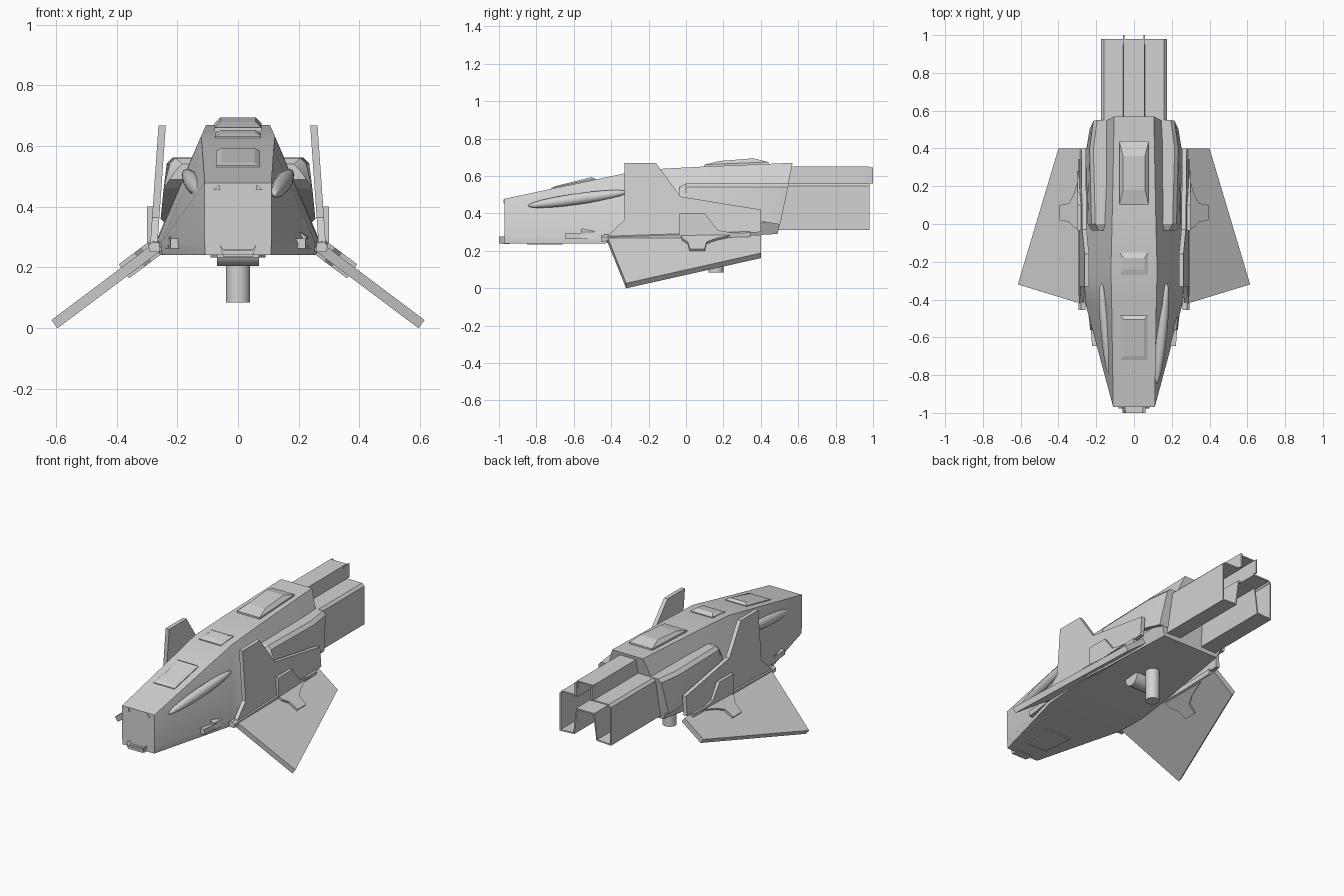
import bpy, bmesh, math
from mathutils import Vector, Matrix

if "Cube" in bpy.data.objects:
    bpy.data.objects.remove(bpy.data.objects["Cube"])

hull_grey = bpy.data.materials.new("hull grey")
hull_grey.diffuse_color = (0.65, 0.65, 0.65, 1)
hull_grey.use_nodes = True
hull_grey.node_tree.nodes["Principled BSDF"].inputs["Base Color"].default_value = hull_grey.diffuse_color


def finish(name, bm, mirror=False, smooth=None):
    bmesh.ops.recalc_face_normals(bm, faces=bm.faces)
    me = bpy.data.meshes.new(name)
    bm.to_mesh(me)
    bm.free()
    me.materials.append(hull_grey)
    ob = bpy.data.objects.new(name, me)
    bpy.context.collection.objects.link(ob)
    if mirror:
        ob.modifiers.new("mirror", 'MIRROR').use_mirror_merge = False
    if smooth:
        bpy.ops.object.select_all(action='DESELECT')
        ob.select_set(True)
        bpy.context.view_layer.objects.active = ob
        bpy.ops.object.shade_smooth_by_angle(angle=math.radians(smooth))
    return ob


def loft(name, rings, **kw):
    """Skin a list of equal-length point rings and cap both ends."""
    bm = bmesh.new()
    vs = [[bm.verts.new(p) for p in r] for r in rings]
    n = len(rings[0])
    for a, b in zip(vs, vs[1:]):
        for i in range(n):
            bm.faces.new((a[i], a[(i + 1) % n], b[(i + 1) % n], b[i]))
    bm.faces.new(vs[0])
    bm.faces.new(vs[-1][::-1])
    return finish(name, bm, **kw)


def slab(name, pts, offset, **kw):
    """Planar outline thickened along an offset vector."""
    off = Vector(offset)
    return loft(name, [pts, [Vector(p) + off for p in pts]], **kw)


def raised_panel(name, y0, y1, hw, z0, z1, h, taper, **kw):
    """Chamfered plate on a sloping surface from (y0, z0) to (y1, z1)."""
    def ring(w, inset, dz):
        return [(s * w, y, z + dz) for s, y, z in
                ((-1, y0 + inset, z0), (1, y0 + inset, z0), (1, y1 - inset, z1), (-1, y1 - inset, z1))]
    return loft(name, [ring(hw, 0, -0.04), ring(hw, 0, h * 0.35), ring(hw * 0.75, taper, h)], **kw)


def cylinder(name, r, loc, depth, rot=None, sides=20, r2=None, **kw):
    bm = bmesh.new()
    m = Matrix.Translation(loc) @ (rot or Matrix())
    bmesh.ops.create_cone(bm, cap_ends=True, segments=sides, radius1=r,
                          radius2=r if r2 is None else r2, depth=depth, matrix=m)
    return finish(name, bm, smooth=40, **kw)


# Hull: tapered trapezoid sections; columns are y, bottom hw, bottom z, side hw, side z, top hw, top z
def hull_ring(y, wb, zb, ws, zs, wt, zt, lean=0.0):
    half = [(wb, zb), (ws, zs), (wt, zt)]
    pts = half + [(-x, z) for x, z in half[::-1]]
    return [(x, y + lean * (z - zt), z) for x, z in pts]


loft("hull", [
    hull_ring(-0.97, 0.108, 0.24, 0.11, 0.28, 0.11, 0.478),
    hull_ring(-0.43, 0.25, 0.24, 0.255, 0.28, 0.118, 0.592),
    hull_ring(-0.24, 0.26, 0.245, 0.265, 0.29, 0.122, 0.632),
    hull_ring(0.05, 0.24, 0.265, 0.26, 0.31, 0.115, 0.648),
    hull_ring(0.57, 0.19, 0.29, 0.22, 0.36, 0.105, 0.67, 0.21)], smooth=25)

# Shoulder pods along the rear flanks
def pod_ring(y, xo, zt, zb, lean=0.0):
    pts = [(0.13, zb), (xo + 0.02, zb), (xo, zt - 0.02), (xo - 0.02, zt), (0.13, zt)]
    return [(x, y + lean * (z - zt), z) for x, z in pts]


loft("shoulder_pod", [
    pod_ring(-0.035, 0.205, 0.54, 0.49), pod_ring(0.0, 0.225, 0.56, 0.46),
    pod_ring(0.40, 0.235, 0.562, 0.36, 0.1), pod_ring(0.55, 0.215, 0.562, 0.34, 0.21)],
    mirror=True, smooth=25)

# Rear exhaust housing: low sides, raised centre, channel underneath
half = [(0.055, 0.47), (0.075, 0.315), (0.175, 0.31), (0.175, 0.545),
        (0.16, 0.56), (0.057, 0.56), (0.055, 0.65)]
outline = half + [(-x, z) for x, z in half[::-1]]
bm = bmesh.new()
a = [bm.verts.new((x, 0.35, z)) for x, z in outline]
b = [bm.verts.new((x, 0.98, z)) for x, z in outline]
for i in range(len(a)):
    j = (i + 1) % len(a)
    bm.faces.new((a[i], a[j], b[j], b[i]))
bm.faces.new(a)
end = bm.faces.new(b[::-1])
bmesh.ops.recalc_face_normals(bm, faces=bm.faces)
bmesh.ops.inset_region(bm, faces=[end], thickness=0.008, use_even_offset=True)
ext = bmesh.ops.extrude_discrete_faces(bm, faces=[end])
bmesh.ops.translate(bm, verts=ext["faces"][0].verts, vec=(0, -0.35, 0))
finish("exhaust_housing", bm)
for nm, x in (("exhaust_lip_left", -0.058), ("exhaust_lip_right", 0.05)):
    slab(nm, [(x, 0.95, 0.56), (x + 0.008, 0.95, 0.56), (x + 0.008, 0.95, 0.645), (x, 0.95, 0.645)],
         (0, 0.05, 0))

# Upright fins, leaning slightly inward towards the top
fin = [(-0.43, 0.27), (-0.33, 0.365), (-0.33, 0.668), (-0.16, 0.668),
       (-0.03, 0.49), (0.40, 0.42), (0.40, 0.30), (0.0, 0.275)]
slab("upright_fin", [(0.262 + (0.668 - z) * 0.07, y, z) for y, z in fin], (-0.024, 0, 0), mirror=True)

# Drooping wings and the hinge rail at their root
def on_wing(x, y, lift=0.0):
    return (x + lift * 0.58, y, 0.285 - 0.75 * (x - 0.27) + lift * 0.8)


wing = [(0.27, -0.425), (0.615, -0.32), (0.40, 0.40), (0.27, 0.40)]
slab("wing", [on_wing(x, y) for x, y in wing], (-0.02, 0, -0.027), mirror=True)
slab("hinge_rail", [(0.258, -0.455, 0.25), (0.292, -0.455, 0.25), (0.295, -0.455, 0.272),
                    (0.28, -0.455, 0.285), (0.258, -0.455, 0.28)], (0, 0.8, 0.025), mirror=True)

# Brackets on the fin and over the wing root
slab("fin_bracket", [(0.275, y, z) for y, z in
                     ((-0.035, 0.28), (-0.035, 0.40), (0.10, 0.40), (0.17, 0.31), (0.28, 0.29))],
     (0.025, 0, 0), mirror=True)
bracket = [(0.275, -0.03), (0.31, -0.02), (0.335, 0.01), (0.385, 0.02),
           (0.385, 0.10), (0.335, 0.11), (0.31, 0.16), (0.275, 0.28)]
slab("wing_bracket", [on_wing(x, y, 0.014) for x, y in bracket], (-0.034, 0, -0.046), mirror=True)

# Roof hatches and vents
raised_panel("nose_hatch", -0.72, -0.485, 0.072, 0.531, 0.58, 0.014, 0.02)
raised_panel("roof_vent", -0.27, -0.15, 0.075, 0.626, 0.637, 0.016, 0.03)
raised_panel("rear_roof_vent", 0.10, 0.44, 0.078, 0.65, 0.664, 0.03, 0.08)
# Belly plate
slab("belly_plate", [(-0.07, -0.85, 0.233), (0.07, -0.85, 0.233), (0.09, -0.66, 0.233), (-0.09, -0.66, 0.233)],
     (0, 0, 0.02))

# Chin bumper and nose lamps
chin = [(-0.06, 0.275), (-0.05, 0.24), (0.05, 0.24), (0.06, 0.275), (0.045, 0.255), (-0.045, 0.255)]
slab("chin_bumper", [(x, -1.0, z) for x, z in chin], (0, 0.05, 0))
slab("chin_block", [(x, -0.985, z) for x, z in ((-0.05, 0.236), (0.05, 0.236), (0.05, 0.26), (-0.05, 0.26))],
     (0, 0.04, 0))
slab("nose_lamp", [(0.058, -0.976, 0.455), (0.082, -0.976, 0.455), (0.062, -0.976, 0.473)],
     (0, 0.02, 0), mirror=True)

# Long blisters on the nose flanks
bm = bmesh.new()
axis = Vector((0.05, 0.50, 0.07))
turn = axis.to_track_quat('Z', 'Y').to_matrix().to_4x4()
bmesh.ops.create_uvsphere(bm, u_segments=16, v_segments=12, radius=1,
                          matrix=Matrix.Translation((0.147, -0.58, 0.477)) @ turn @ Matrix.Diagonal((0.028, 0.03, 0.27, 1)))
finish("nose_blister", bm, mirror=True, smooth=60)

# Small thruster blocks on the lower flanks
slab("thruster_block", [(0.14, -0.645, z) if i > 1 else (0.222, -0.645, z) for i, z in enumerate((0.262, 0.295, 0.295, 0.262))],
     (0.012, 0.16, 0), mirror=True)
slab("thruster_cap", [(0.17, -0.56, 0.262), (0.232, -0.56, 0.262), (0.225, -0.56, 0.30), (0.195, -0.56, 0.325)],
     (0.008, 0.07, 0), mirror=True)

# Belly turret
cylinder("turret_post", 0.04, (0, 0.16, 0.20), 0.23)
cylinder("turret_drum", 0.05, (0, 0.06, 0.255), 0.14, Matrix.Rotation(math.pi / 2, 4, 'Y'))
